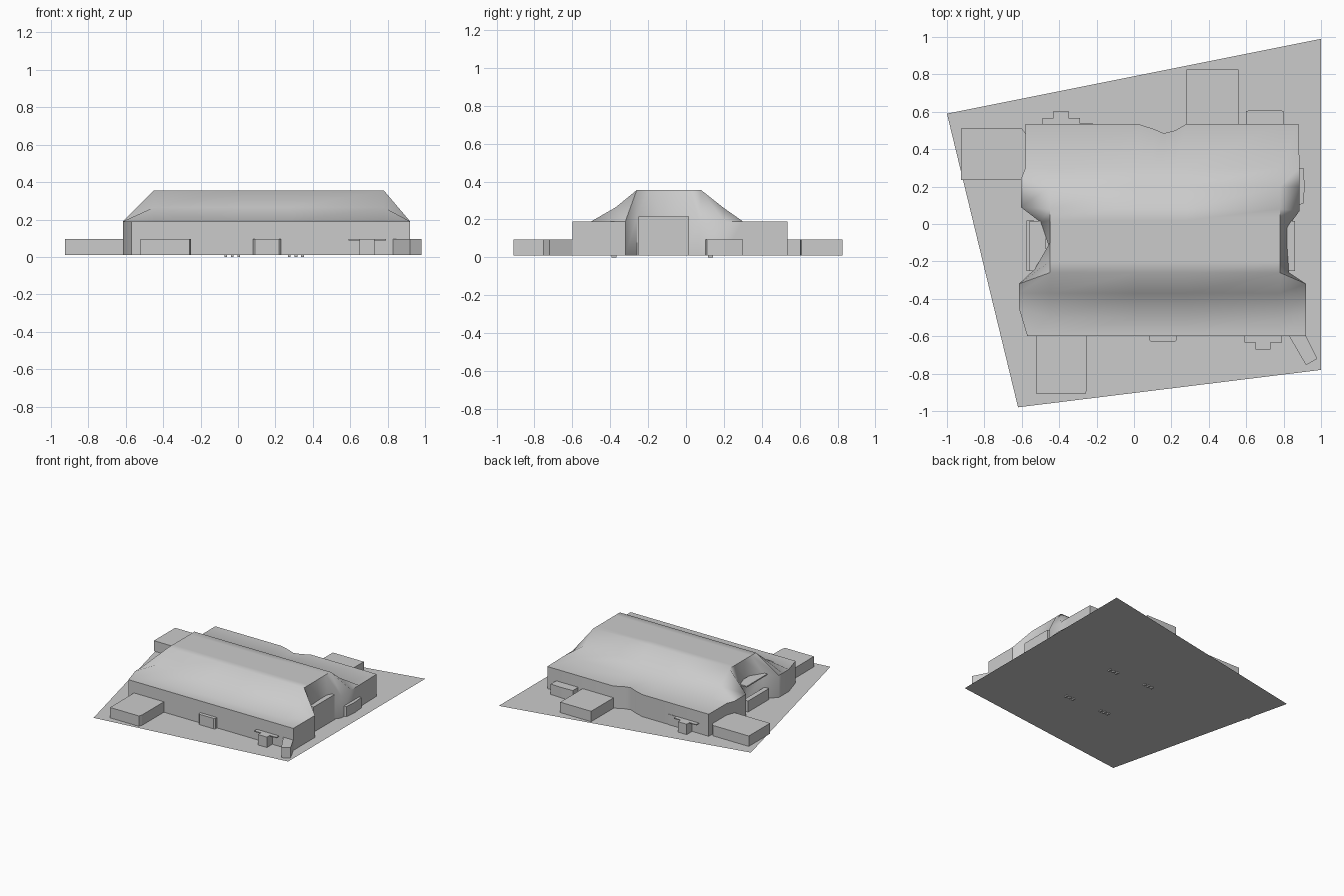
import bpy, bmesh, math

if "Cube" in bpy.data.objects:
    bpy.data.objects.remove(bpy.data.objects["Cube"])

G = 0.01      # ground level
LOW = 0.095   # height of low annexes


def finish(bm, name):
    bmesh.ops.recalc_face_normals(bm, faces=bm.faces)
    me = bpy.data.meshes.new(name)
    bm.to_mesh(me)
    bm.free()
    ob = bpy.data.objects.new(name, me)
    bpy.context.collection.objects.link(ob)
    return ob


def prism(name, pts, z0=G, z1=LOW):
    bm = bmesh.new()
    f = bm.faces.new([bm.verts.new((x, y, z0)) for x, y in pts])
    if z1 > z0:
        r = bmesh.ops.extrude_face_region(bm, geom=[f], use_keep_orig=True)
        for v in r['geom']:
            if isinstance(v, bmesh.types.BMVert):
                v.co.z = z1
    return finish(bm, name)


def box(name, x0, x1, y0, y1, z0=G, z1=LOW):
    return prism(name, [(x0, y0), (x1, y0), (x1, y1), (x0, y1)], z0, z1)


# Site plate
prism("site_plate", [(-1, .59), (-.62, -.98), (1, -.78), (1, .99)], G, G)

# Main hall: per row, ridge profile (y, z), left edge point and right edge point
rows = [
    (-.60, .19, (-.57, -.60, .19), (.92, -.60, .19)),
    (-.50, .19, (-.615, -.45, .19), (.92, -.48, .19)),
    (-.37, .265, (-.615, -.37, .19), (.92, -.37, .19)),
    (-.26, .355, (-.615, -.32, .19), (.92, -.32, .19)),
    (-.20, .355, (-.53, -.24, .21), (.83, -.26, .21)),
    (-.10, .355, (-.455, -.12, .21), (.82, -.12, .21)),
    (.02, .355, (-.50, .01, .21), (.82, -.02, .21)),
    (.08, .355, (-.605, .09, .19), (.885, .07, .19)),
    (.20, .26, (-.605, .24, .19), (.885, .20, .19)),
    (.30, .19, (-.58, .30, .19), (.885, .30, .19)),
    (.535, .19, (-.58, .535, .19), (.88, .535, .19)),
]
cols = [-.45, .02, .10, .16, .22, .28, .78]
notch = [0, 0, .025, .05, .035, 0, 0]   # dip in the back wall
bm = bmesh.new()
grid = []
for i, (y, z, left, right) in enumerate(rows):
    last = i == len(rows) - 1
    mid = [(x, y - (n if last else 0), z) for x, n in zip(cols, notch)]
    grid.append([bm.verts.new(p) for p in [left] + mid + [right]])
for a, b in zip(grid, grid[1:]):
    for j in range(len(a) - 1):
        bm.faces.new((a[j], a[j + 1], b[j + 1], b[j]))
# Outer walls dropped from the eaves
edges = [e for e in bm.edges if e.is_boundary]
r = bmesh.ops.extrude_edge_only(bm, edges=edges)
for v in r['geom']:
    if isinstance(v, bmesh.types.BMVert):
        v.co.z = G
hall = finish(bm, "main_hall")
bpy.context.view_layer.objects.active = hall
hall.select_set(True)
bpy.ops.object.shade_smooth_by_angle(angle=math.radians(50))

# Low annexes
prism("front_annex", [(-.52, -.60), (-.52, -.91), (-.26, -.91), (-.25, -.88), (-.25, -.60)])
box("back_annex", .28, .56, .53, .825)
prism("left_annex", [(-.925, .235), (-.60, .235), (-.575, .30), (-.575, .48),
                     (-.60, .51), (-.925, .51)])
prism("corner_annex", [(.83, -.60), (.92, -.755), (.98, -.72), (.92, -.60)])
prism("front_bay", [(.08, -.60), (.08, -.62), (.09, -.628), (.22, -.628), (.23, -.62), (.23, -.60)])
prism("back_bay", [(.60, .53), (.60, .605), (.70, .61), (.80, .605), (.80, .53)])
prism("right_bay", [(.88, .10), (.905, .11), (.913, .20), (.905, .30), (.88, .30)])
box("back_strip", -.38, -.22, .527, .538)

# Small porches with thin canopies
for side, x, y, s in (("front", .69, -.60, -1), ("back", -.39, .535, 1)):
    box(side + "_porch", x - .04, x + .04, y, y + s * .07)
    box(side + "_porch_canopy", x - .10, x + .10, y, y + s * .033, .088, LOW)

# End entrances
box("right_entrance", .81, .86, -.25, .015, G, .215)
box("left_entrance_canopy", -.56, -.47, -.25, .015, .205, .215)
box("left_entrance_porch", -.575, -.535, -.25, .02, G, .10)

# Tiny feet under the plate
for cx in (-.03, .31):
    for cy in (-.38, .13):
        for k in (-1, 0, 1):
            x = cx + k * .035
            box("foot", x - .007, x + .007, cy - .013, cy + .013, 0, G)
